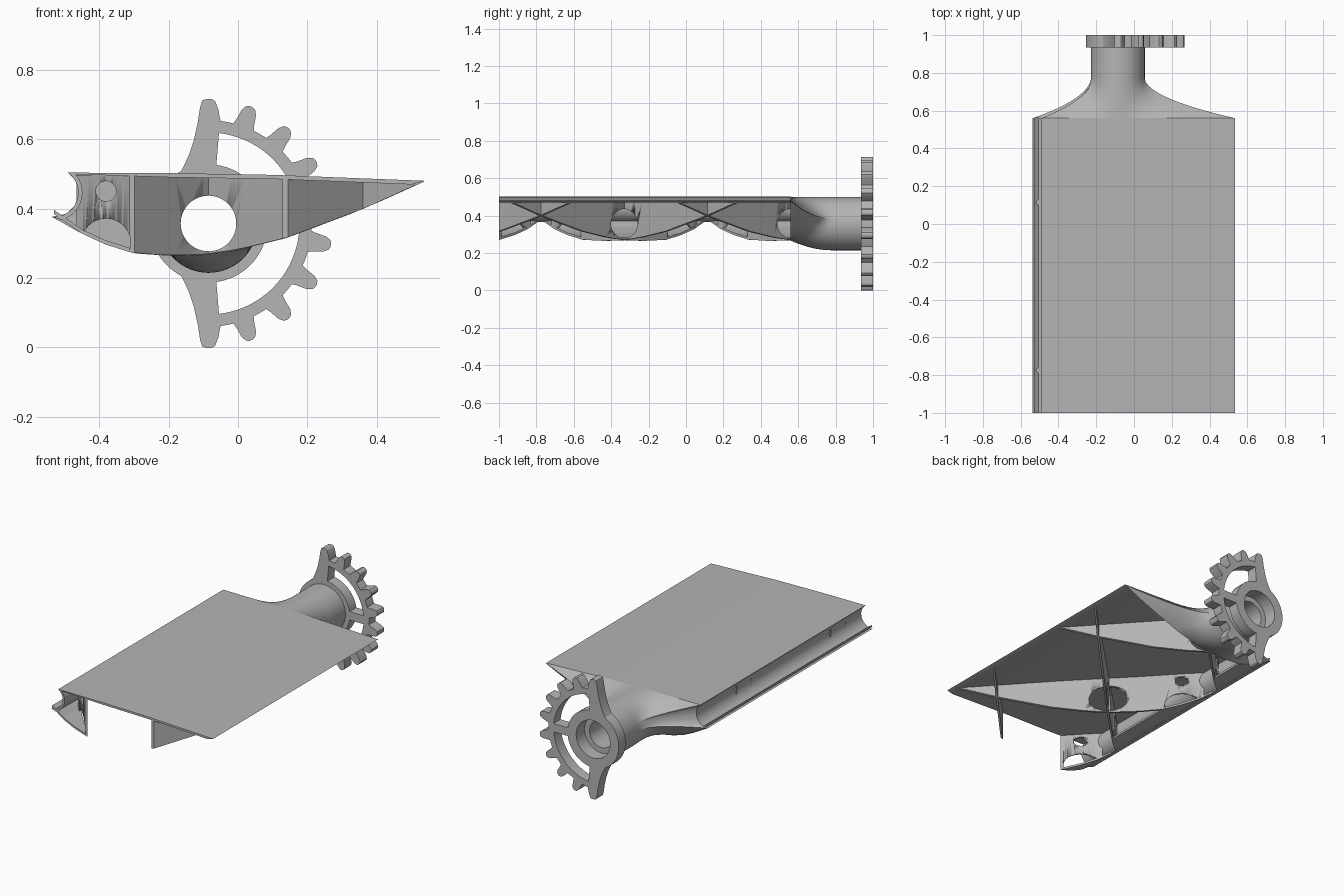
import bpy, bmesh, math
from mathutils import Vector

if "Cube" in bpy.data.objects:
    bpy.data.objects.remove(bpy.data.objects["Cube"], do_unlink=True)

grey = bpy.data.materials.new("light grey")
grey.use_nodes = True
grey.diffuse_color = (0.46, 0.46, 0.46, 1)
grey.node_tree.nodes["Principled BSDF"].inputs["Base Color"].default_value = (0.46, 0.46, 0.46, 1)

FRONT, ROOT, BACK = -1.0, 0.56, 1.0   # panel front, panel end, gear face
CX, CZ = -0.085, 0.357                # pivot axis
SKIN = 0.012


def finish(bm, name):
    bmesh.ops.recalc_face_normals(bm, faces=bm.faces)
    mesh = bpy.data.meshes.new(name)
    bm.to_mesh(mesh)
    bm.free()
    mesh.materials.append(grey)
    ob = bpy.data.objects.new(name, mesh)
    bpy.context.collection.objects.link(ob)
    bpy.ops.object.select_all(action="DESELECT")
    ob.select_set(True)
    bpy.context.view_layer.objects.active = ob
    bpy.ops.object.shade_smooth_by_angle(angle=math.radians(30))
    return ob


def loft(name, rings, loop=False):
    """Skin closed rings of equal length; cap the ends or join them in a loop."""
    bm = bmesh.new()
    vs = [[bm.verts.new(p) for p in ring] for ring in rings]
    pairs = list(zip(vs, vs[1:])) + ([(vs[-1], vs[0])] if loop else [])
    for a, b in pairs:
        for i in range(len(a)):
            j = (i + 1) % len(a)
            bm.faces.new((a[i], a[j], b[j], b[i]))
    if not loop:
        bm.faces.new(vs[0])
        bm.faces.new(vs[-1])
    return finish(bm, name)


def prism(name, pts, y0, y1):
    return loft(name, [[(x, y, z) for x, z in pts] for y in (y0, y1)])


def interp(table, x):
    for (xa, za), (xb, zb) in zip(table, table[1:]):
        if x <= xb:
            return za + (zb - za) * (x - xa) / (xb - xa)
    return table[-1][1]


def arc(cx, cz, r, a0, a1, n):
    return [(cx + r * math.cos(math.radians(a0 + (a1 - a0) * i / n)),
             cz + r * math.sin(math.radians(a0 + (a1 - a0) * i / n))) for i in range(n + 1)]


# Section curves of the panel
TOP = [(-0.535, 0.503), (-0.2, 0.502), (0.1, 0.497), (0.535, 0.48)]
BOTTOM = [(-0.535, 0.388), (-0.45, 0.328), (-0.38, 0.296), (-0.3, 0.271), (-0.2, 0.264),
          (-0.1, 0.267), (0, 0.281), (0.14, 0.315), (0.36, 0.398), (0.535, 0.477)]
groove = arc(-0.53, 0.446, 0.07, 55, -95, 16)
inner_groove = arc(-0.53, 0.446, 0.07 + SKIN, -72, 40, 14)

# Upper skin with the hollow leading edge and its lip
upper = [(x, z) for x, z in reversed(TOP[1:])]
lower = [(x, interp(TOP, x) - SKIN) for x in (-0.2, 0.1, 0.5)]
prism("upper_skin", upper + groove + [(-0.505, 0.366)] + inner_groove + lower, FRONT, ROOT)


def clamp(y):
    return max(FRONT, min(ROOT + 0.004, y))


def strip(name, x0, x1, near, far, low, high, n=24):
    """Loft of rectangles along x between two plan lines and two heights."""
    rings = []
    for i in range(n + 1):
        x = x0 + (x1 - x0) * i / n
        a, b, lo, hi = clamp(near(x)), clamp(far(x)), low(x), high(x)
        rings.append([(x, a, lo), (x, b, lo), (x, b, hi), (x, a, hi)])
    return loft(name, rings)


def bottom(x):
    return interp(BOTTOM, x)


# Round cutters running along the panel
cutters = []
for label, x, z, r in (("axle", CX, 0.357, 0.08), ("wire", -0.38, 0.45, 0.029),
                       ("arch", -0.38, 0.3, 0.071)):
    cut = prism(label + "_cutter", arc(x, z, r, 0, 352.5, 47), -1.2, 0.75)
    cut.hide_render = True
    cut.hide_viewport = True
    cutters.append(cut)

# Diagonal lattice ribs: slope, offset, x range
HALF = 0.0085
RIBS = [(1, -0.245, -0.465, 0.51), (-1, -0.415, -0.465, 0.51),
        (-1, -1.305, -0.465, -0.298), (1, -1.135, 0.128, 0.51),
        (-1, 0.475, -0.085, 0.51), (1, 0.645, -0.465, -0.085)]
for k, (slope, off, x0, x1) in enumerate(RIBS):
    rib = strip(f"diagonal_rib_{k + 1}", x0, x1,
                lambda x: slope * x + off - HALF, lambda x: slope * x + off + HALF,
                lambda x: bottom(x) + 0.001, lambda x: interp(TOP, x) - 0.006)
    for cut in cutters:
        mod = rib.modifiers.new(cut.name, "BOOLEAN")
        mod.operation = "DIFFERENCE"
        mod.solver = "EXACT"
        mod.object = cut

# Lower leading edge skin, kept only between the ribs
for k, yc in enumerate((-1.22, -0.33, 0.56)):
    x1 = -0.3
    strip(f"lower_skin_{k + 1}", -0.53, x1,
          lambda x: yc + x - CX - HALF, lambda x: yc - x + CX + HALF,
          bottom, lambda x: bottom(x) + SKIN)

# Neck: panel section blending into a bored tube
section = upper + groove + BOTTOM[1:]


def reach(d):
    """Distance from the axis to the panel outline in direction d."""
    best = 0
    for i, p in enumerate(section):
        a = Vector(p) - Vector((CX, CZ))
        e = Vector(section[(i + 1) % len(section)]) - Vector((CX, CZ)) - a
        den = d.x * e.y - d.y * e.x
        if abs(den) > 1e-9:
            t = (a.x * e.y - a.y * e.x) / den
            s = (a.x * d.y - a.y * d.x) / den
            if t > 0 and -1e-6 <= s <= 1 + 1e-6:
                best = max(best, t)
    return best


corners = [upper[0], BOTTOM[-1], groove[0], groove[-1]] + groove[3:13:3]
angles = sorted([2 * math.pi * i / 96 for i in range(96)]
                + [math.atan2(z - CZ, x - CX) % (2 * math.pi) + 1e-5 for x, z in corners])
dirs = [Vector((math.cos(a), math.sin(a))) for a in angles]
radii = [reach(d) for d in dirs]


def ring(y, r=None, w=0.0):
    pts = []
    for d, far in zip(dirs, radii):
        q = r if r else 0.142 + (far - 0.142) * w
        pts.append((CX + d.x * q, y, CZ + d.y * q))
    return pts


STEPS = 14
neck = [ring(ROOT + 0.22 * i / STEPS, w=(1 - i / STEPS) ** 2) for i in range(STEPS + 1)]
neck += [ring(BACK, 0.142), ring(BACK, 0.112), ring(0.92, 0.112), ring(0.92, 0.08), ring(ROOT, 0.08)]
loft("neck", neck, loop=True)

# Gear sector
G0, G1 = 0.935, BACK


def band(name, r0, r1, a0, a1, n):
    prism(name, arc(CX, CZ, r1, a0, a1, n) + arc(CX, CZ, r0, a1, a0, n), G0, G1)


band("gear_rim", 0.262, 0.297, -86, 86, 48)
full = [arc(CX, CZ, r, 0, 354, 59) for r in (0.14, 0.17)]
loft("gear_hub", [[(x, y, z) for x, z in full[i]]
                  for i, y in ((0, G0), (1, G0), (1, G1), (0, G1))], loop=True)
prism("gear_spoke", [(CX + x, CZ + z) for x, z in
                     ((0.15, -0.025), (0.27, -0.025), (0.27, 0.025), (0.15, 0.025))], G0, G1)

TOOTH = [(0.285, -0.034), (0.31, -0.027), (0.34, -0.022), (0.354, -0.014), (0.358, -0.005)]
tooth = TOOTH + [(r, -s) for r, s in reversed(TOOTH)]
for k in range(8):
    a = math.radians(70 - 20 * k)
    prism(f"gear_tooth_{k + 1}",
          [(CX + r * math.cos(a) - s * math.sin(a), CZ + r * math.sin(a) + s * math.cos(a))
           for r, s in tooth], G0, G1)

# End arms, each ending in a tooth and flaring into the hub
ARM = [(-0.024, 0.335), (-0.018, 0.354), (-0.008, 0.358), (0.01, 0.358), (0.019, 0.352),
       (0.028, 0.33), (0.036, 0.288), (0.03, 0.258), (0.022, 0.16), (-0.07, 0.13), (-0.115, 0.1),
       (-0.078, 0.152), (-0.057, 0.195), (-0.042, 0.24), (-0.031, 0.29)]
for side, sign in (("upper", 1), ("lower", -1)):
    prism(f"gear_{side}_arm", [(CX + x, CZ + sign * z) for x, z in ARM], G0, G1)
